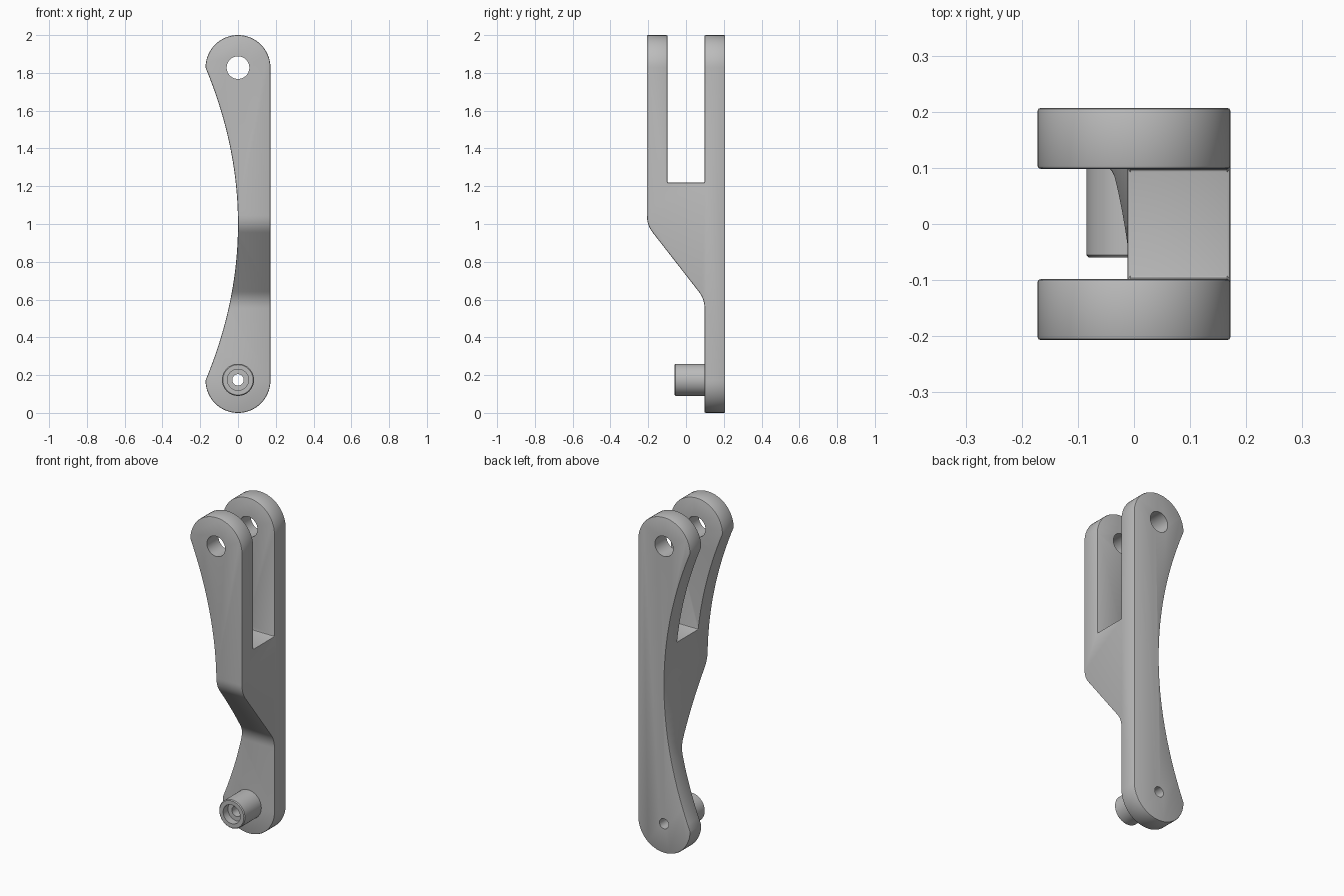
import bpy
import bmesh
from math import pi, cos, sin, radians
from mathutils import Vector

if "Cube" in bpy.data.objects:
    bpy.data.objects.remove(bpy.data.objects["Cube"])

grey = bpy.data.materials.new("plain grey")
grey.use_nodes = True
grey.diffuse_color = (0.5, 0.5, 0.5, 1)
grey.node_tree.nodes["Principled BSDF"].inputs["Base Color"].default_value = (0.5, 0.5, 0.5, 1)

R = 0.172             # radius of both rounded ends
LOW, HIGH = R, 2 - R  # heights of the two pivots
HALF, INNER = 0.207, 0.098


def finish(name, bm):
    bmesh.ops.recalc_face_normals(bm, faces=bm.faces)
    mesh = bpy.data.meshes.new(name)
    bm.to_mesh(mesh)
    bm.free()
    obj = bpy.data.objects.new(name, mesh)
    bpy.context.collection.objects.link(obj)
    mesh.materials.append(grey)
    return obj


def prism(name, points, direction):
    bm = bmesh.new()
    face = bm.faces.new([bm.verts.new(p) for p in points])
    new = bmesh.ops.extrude_face_region(bm, geom=[face])["geom"]
    verts = [v for v in new if isinstance(v, bmesh.types.BMVert)]
    bmesh.ops.translate(bm, verts=verts, vec=direction)
    return finish(name, bm)


def lathe(name, profile, z, steps=48):
    """Spin a closed (radius, y) profile about the y axis at height z."""
    bm = bmesh.new()
    rings = [[bm.verts.new((r * cos(2 * pi * i / steps), y, z + r * sin(2 * pi * i / steps)))
              for i in range(steps)] for r, y in profile]
    for a, b in zip(rings, rings[1:] + rings[:1]):
        for i in range(steps):
            j = (i + 1) % steps
            bm.faces.new((a[i], a[j], b[j], b[i]))
    return finish(name, bm)


def pin(name, r, z, steps=48):
    return prism(name, [(r * cos(2 * pi * i / steps), -0.5, z + r * sin(2 * pi * i / steps))
                        for i in range(steps)], (0, 1, 0))


def apply(obj, kind, **settings):
    mod = obj.modifiers.new(kind, kind)
    for key, value in settings.items():
        setattr(mod, key, value)
    bpy.context.view_layer.objects.active = obj
    bpy.ops.object.modifier_apply(modifier=mod.name)


def combine(obj, tool, operation):
    apply(obj, "BOOLEAN", object=tool, operation=operation, solver="EXACT")
    bpy.data.objects.remove(tool)


def rounded(corner, before, after, size, steps=8):
    """Replace a corner with a short tangent curve."""
    c = Vector(corner)
    a = c + (Vector(before) - c).normalized() * size
    b = c + (Vector(after) - c).normalized() * size
    return [a.lerp(c, i / steps).lerp(c.lerp(b, i / steps), i / steps) for i in range(steps + 1)]


# Front outline: two round ends, straight left edge, hollow right edge
ends = 32
outline = [(R * cos(pi * i / ends), -0.5, HIGH + R * sin(pi * i / ends)) for i in range(ends + 1)]
half_chord = HIGH - 1
for i in range(1, 40):
    t = 1 - i / 20
    outline.append((-R * t * t, -0.5, 1 + half_chord * t))
outline += [(-R * cos(pi * i / ends), -0.5, LOW - R * sin(pi * i / ends)) for i in range(ends + 1)]
arm = prism("forked_arm", outline, (0, 1, 0))

# Side profile: fork slot above, sloping step down to a single plate
step_top, step_low = (-HALF, 0.994), (INNER, 0.603)
side = [(INNER, -0.1), (HALF, -0.1), (HALF, 2.1), (INNER, 2.1), (INNER, 1.22),
        (-INNER, 1.22), (-INNER, 2.1), (-HALF, 2.1)]
side += rounded(step_top, (-HALF, 2), step_low, 0.05)
side += rounded(step_low, step_top, (INNER, 0), 0.05)
combine(arm, prism("side_cutter", [(-0.5, p[0], p[1]) for p in side], (1, 0, 0)), "INTERSECT")
apply(arm, "BEVEL", width=0.006, segments=2, limit_method="ANGLE", angle_limit=radians(40))

# Pivot holes
combine(arm, pin("fork_hole_cutter", 0.06, HIGH), "DIFFERENCE")
combine(arm, pin("lower_hole_cutter", 0.03, LOW + 0.003), "DIFFERENCE")

# Hollow boss with a counterbore on the lower plate
boss = lathe("hollow_boss", [(0.03, 0.1), (0.085, 0.1), (0.085, -0.055), (0.08, -0.06),
                             (0.056, -0.06), (0.056, -0.015), (0.03, -0.015)], LOW + 0.003)

# Smooth curves, sharp edges
for obj in (arm, boss):
    bpy.ops.object.select_all(action="DESELECT")
    obj.select_set(True)
    bpy.context.view_layer.objects.active = obj
    bpy.ops.object.shade_smooth_by_angle(angle=radians(30))
